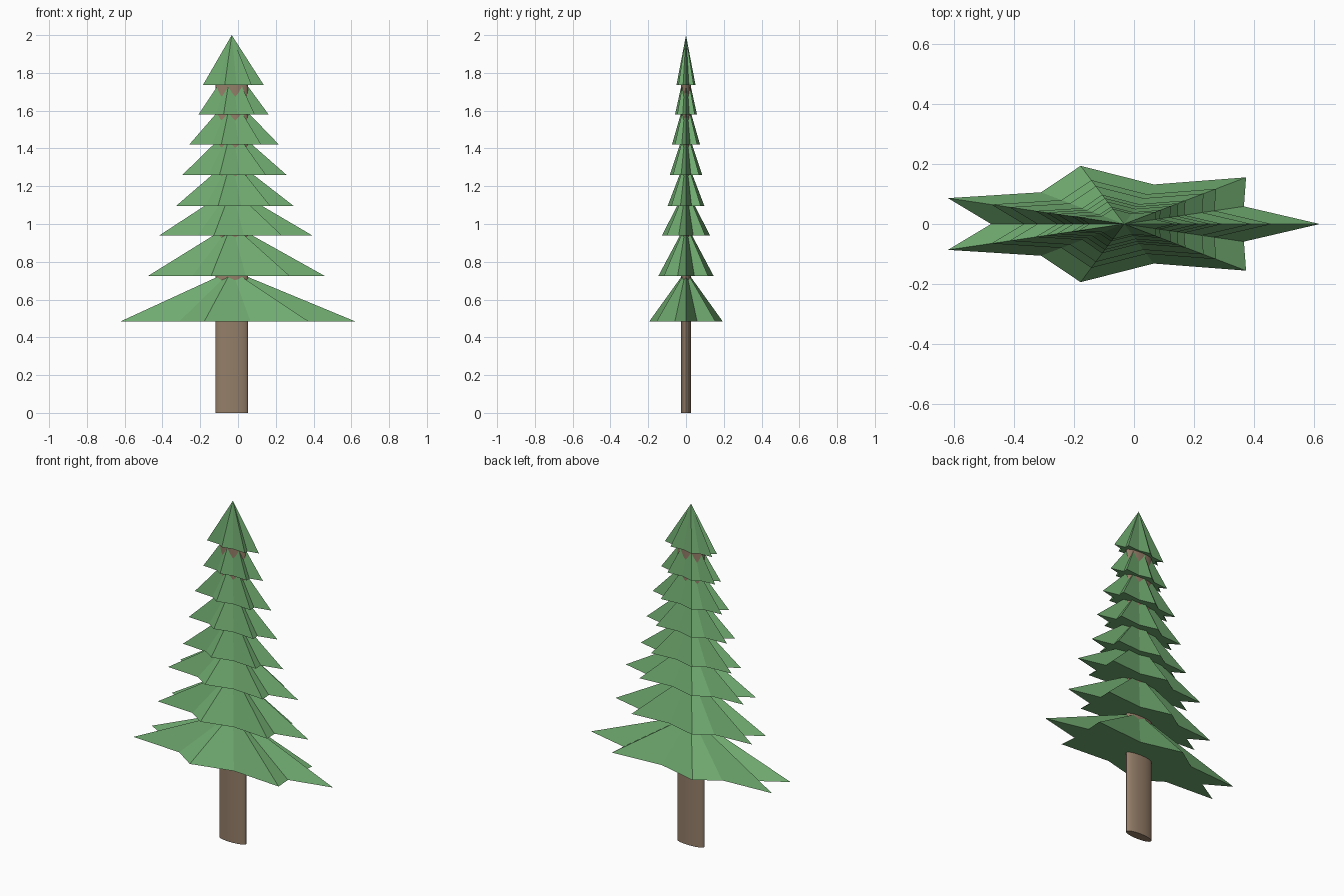
import bpy, bmesh
from math import sin, cos, pi

if "Cube" in bpy.data.objects:
    bpy.data.objects.remove(bpy.data.objects["Cube"])

CX = -0.033          # trunk axis
FLAT = 0.305         # depth squash of the whole tree
POINTS = 7           # star points per tier


def material(name, color):
    m = bpy.data.materials.new(name)
    m.diffuse_color = color
    m.use_nodes = True
    m.node_tree.nodes["Principled BSDF"].inputs["Base Color"].default_value = m.diffuse_color
    return m


green = material("needles", (0.16, 0.40, 0.16, 1))
brown = material("bark", (0.30, 0.21, 0.14, 1))


def star_tier(name, z, radius, apex):
    """Closed seven-pointed star pyramid."""
    bm = bmesh.new()
    rim = []
    for i in range(POINTS * 2):
        r = radius * (1 if i % 2 == 0 else 0.68)
        a = pi * i / POINTS
        rim.append(bm.verts.new((CX + r * cos(a), FLAT * r * sin(a), z)))
    top = bm.verts.new((CX, 0, apex))
    for i, v in enumerate(rim):
        bm.faces.new((v, rim[(i + 1) % len(rim)], top))
    bm.faces.new(rim[::-1])
    mesh = bpy.data.meshes.new(name)
    bm.to_mesh(mesh)
    bm.free()
    mesh.materials.append(green)
    bpy.context.collection.objects.link(bpy.data.objects.new(name, mesh))


# foliage tiers: base height, radius, apex height
tiers = [(0.485, 0.652, 0.755), (0.725, 0.492, 1.0), (0.94, 0.425, 1.19),
         (1.095, 0.328, 1.35), (1.26, 0.29, 1.515), (1.42, 0.25, 1.68),
         (1.58, 0.195, 1.845), (1.735, 0.17, 2.0)]
for n, (z, r, apex) in enumerate(tiers, 1):
    star_tier(f"foliage_tier_{n}", z, r, apex)

# trunk running up inside the tiers
TRUNK_TOP = 1.75
bpy.ops.mesh.primitive_cylinder_add(vertices=32, radius=0.086, depth=TRUNK_TOP,
                                    location=(CX, 0, TRUNK_TOP / 2))
trunk = bpy.context.object
trunk.name = "trunk"
trunk.scale.y = FLAT
trunk.data.materials.append(brown)
bpy.ops.object.transform_apply(location=False, rotation=False, scale=True)
bpy.ops.object.shade_smooth_by_angle()
